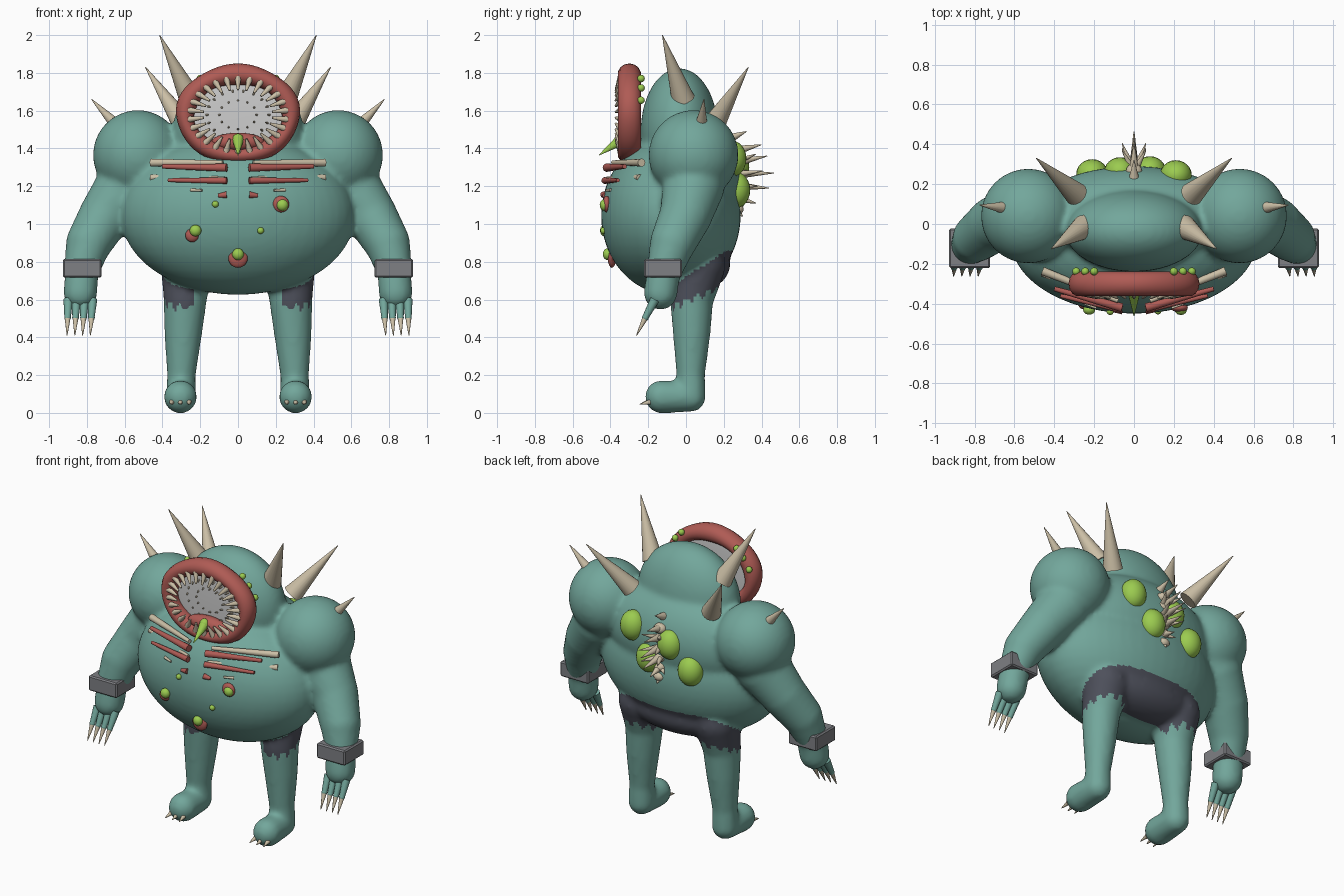
import bpy, bmesh, math
from mathutils import Vector, Matrix

if "Cube" in bpy.data.objects:
    bpy.data.objects.remove(bpy.data.objects["Cube"])


def material(name, rgb):
    m = bpy.data.materials.new(name)
    m.diffuse_color = (*rgb, 1)
    m.use_nodes = True
    m.node_tree.nodes["Principled BSDF"].inputs["Base Color"].default_value = m.diffuse_color
    return m


SKIN = material("teal_skin", (0.17, 0.385, 0.33))
CLOTH = material("dark_cloth", (0.075, 0.08, 0.105))
RED = material("raw_red", (0.43, 0.105, 0.09))
BONE = material("bone", (0.60, 0.52, 0.38))
GREEN = material("slime_green", (0.33, 0.60, 0.08))
METAL = material("grey_metal", (0.21, 0.215, 0.23))
PALE = material("pale_throat", (0.62, 0.62, 0.62))


def finish(name, bm, mat, angle=40):
    bmesh.ops.recalc_face_normals(bm, faces=bm.faces)
    for f in bm.faces:
        f.smooth = True
    me = bpy.data.meshes.new(name)
    bm.to_mesh(me)
    bm.free()
    me.set_sharp_from_angle(angle=math.radians(angle))
    me.materials.append(mat)
    ob = bpy.data.objects.new(name, me)
    bpy.context.collection.objects.link(ob)
    return ob


def bridge(bm, p, q):
    n = len(p)
    for j in range(n):
        k = (j + 1) % n
        bm.faces.new((p[j], p[k], q[k], q[j]))


def ball(bm, c, r, seg=24):
    rx, ry, rz = r if isinstance(r, tuple) else (r, r, r)
    x, y, z = c
    rings = []
    for i in range(1, seg // 2):
        a = 2 * math.pi * i / seg
        w, h = math.sin(a), math.cos(a)
        rings.append([bm.verts.new((x + rx * w * math.cos(2 * math.pi * j / seg),
                                    y + ry * w * math.sin(2 * math.pi * j / seg),
                                    z + rz * h)) for j in range(seg)])
    for p, q in zip(rings, rings[1:]):
        bridge(bm, p, q)
    for ring, pole in ((rings[0], rz), (rings[-1], -rz)):
        v = bm.verts.new((x, y, z + pole))
        for j in range(seg):
            a, b = ring[j], ring[(j + 1) % seg]
            bm.faces.new((a, b, v) if pole > 0 else (b, a, v))


def cone(bm, a, b, r1, r2=0.002, seg=14):
    a, b = Vector(a), Vector(b)
    rot = (b - a).to_track_quat('Z', 'Y')
    ends = []
    for c, r in ((a, r1), (b, r2)):
        ends.append([bm.verts.new(c + rot @ Vector((r * math.cos(2 * math.pi * j / seg),
                                                    r * math.sin(2 * math.pi * j / seg), 0)))
                     for j in range(seg)])
    bridge(bm, *ends)
    bm.faces.new(ends[0][::-1])
    bm.faces.new(ends[1])


def limb(bm, pts):
    # balls at the joints with tapered tubes between, fused later
    for p in pts:
        ball(bm, p[:3], p[3])
    for p, q in zip(pts, pts[1:]):
        cone(bm, p[:3], q[:3], p[3], q[3], 24)


BELLY_C, BELLY_R = (0, -0.08, 1.045), (0.62, 0.37, 0.42)


def belly_y(x, z):
    k = 1 - (x / BELLY_R[0]) ** 2 - ((z - BELLY_C[2]) / BELLY_R[2]) ** 2
    return BELLY_C[1] - BELLY_R[1] * math.sqrt(max(k, 0))


# Fused body: belly, back, head, pelvis, limbs
bm = bmesh.new()
ball(bm, BELLY_C, BELLY_R, 48)
ball(bm, (0, 0.04, 1.27), (0.52, 0.25, 0.31), 48)
ball(bm, (0, -0.035, 1.49), (0.345, 0.205, 0.335), 48)
ball(bm, (0, 0.06, 0.79), (0.38, 0.175, 0.145), 40)
for s in (-1, 1):
    ball(bm, (s * 0.53, 0.04, 1.365), 0.238, 40)
    limb(bm, [(s * 0.50, 0.04, 1.33, 0.20), (s * 0.59, 0.04, 1.20, 0.165),
              (s * 0.70, 0.0, 1.05, 0.14), (s * 0.79, -0.07, 0.90, 0.122),
              (s * 0.825, -0.11, 0.77, 0.097)])
    limb(bm, [(s * 0.825, -0.11, 0.77, 0.085), (s * 0.83, -0.125, 0.70, 0.09),
              (s * 0.835, -0.135, 0.635, 0.09)])
    limb(bm, [(s * 0.27, 0.07, 0.78, 0.14), (s * 0.28, 0.03, 0.60, 0.115),
              (s * 0.29, 0.03, 0.42, 0.10), (s * 0.30, 0.025, 0.20, 0.076),
              (s * 0.302, 0.025, 0.085, 0.08), (s * 0.305, -0.13, 0.085, 0.088)])
body = finish("body_build", bm, SKIN)
mod = body.modifiers.new("fuse", 'REMESH')
mod.mode = 'VOXEL'
mod.voxel_size = 0.016
mod.use_smooth_shade = True
mod = body.modifiers.new("soften", 'SMOOTH')
mod.factor, mod.iterations = 0.5, 8
dg = bpy.context.evaluated_depsgraph_get()
me = bpy.data.meshes.new_from_object(body.evaluated_get(dg))
bpy.data.objects.remove(body)
me.name = "body"
me.materials.clear()
me.materials.append(SKIN)
me.materials.append(CLOTH)
# Torn shorts: band between a slanted waist and a ragged hem
for f in me.polygons:
    f.use_smooth = True
    x, y, z = f.center
    ax = abs(x)
    ang = math.atan2(y - 0.03, ax - 0.28)
    hem = 0.56 + 0.4 * max(y, -0.08) + 0.045 * abs(math.sin(6 * ang))
    waist = min(0.72 + 0.65 * y, 0.86)
    if ax < 0.46 and hem < z < waist and (ax > 0.235 or y > 0.06):
        f.material_index = 1
bpy.context.collection.objects.link(bpy.data.objects.new("body", me))

# Wrist bands
for s in (-1, 1):
    bm = bmesh.new()
    bmesh.ops.create_cube(bm, size=1, matrix=Matrix.Translation((s * 0.825, -0.122, 0.765))
                          @ Matrix.Diagonal((0.205, 0.20, 0.098, 1)))
    bmesh.ops.bevel(bm, geom=bm.edges[:], offset=0.008, segments=1, affect='EDGES')
    finish("wrist_band", bm, METAL, 30)

# Fingers, claws and toe claws
fing, claw = bmesh.new(), bmesh.new()
for s in (-1, 1):
    for i in range(4):
        xa, xb = 0.77 + i * 0.043, 0.782 + i * 0.041
        knuckle = (s * xa, -0.165, 0.60)
        mid = (s * (xa + xb) / 2, -0.215, 0.505)
        cone(fing, knuckle, mid, 0.025, 0.017)
        ball(fing, mid, 0.018, 12)
        cone(claw, mid, (s * xb, -0.262, 0.41), 0.016)
    for i in (-1, 0, 1):
        cone(claw, (s * (0.305 + i * 0.045), -0.19 - 0.01 * (i == 0), 0.058),
             (s * (0.305 + i * 0.05), -0.245, 0.045), 0.014)
finish("fingers", fing, SKIN)
finish("claws", claw, BONE)

# Large spikes on head and shoulders
bm = bmesh.new()
for s in (-1, 1):
    cone(bm, (s * 0.25, -0.015, 1.66), (s * 0.415, -0.125, 2.0), 0.062, seg=20)
    cone(bm, (s * 0.29, 0.15, 1.53), (s * 0.49, 0.33, 1.83), 0.06, seg=20)
    cone(bm, (s * 0.64, 0.08, 1.52), (s * 0.775, 0.095, 1.66), 0.034, seg=16)
finish("spikes", bm, BONE)

# Spine: knobs with backward spikes
bm = bmesh.new()
tips = [(0.32, 1.49), (0.40, 1.42), (0.43, 1.36), (0.465, 1.27), (0.44, 1.19), (0.37, 1.11), (0.30, 1.04)]
for i, (y, z) in enumerate(tips):
    base = (0, 0.262 - 0.035 * (i == 0), 1.45 - i * 0.062)
    if i > 0:
        ball(bm, base, (0.042, 0.045, 0.032), 14)
    cone(bm, base, (0, y, z), 0.027)
    if 1 < i < 6:
        for s in (-1, 1):
            cone(bm, base, (s * 0.06, y - 0.06, z + 0.01), 0.022)
finish("spine_spikes", bm, BONE)

# Boils on the back
bm = bmesh.new()
for x, y, z in [(0.21, 0.245, 1.345), (0.08, 0.265, 1.18), (-0.07, 0.26, 1.30), (-0.21, 0.25, 1.16)]:
    ball(bm, (x, y, z), (0.08, 0.075, 0.095))
finish("back_boils", bm, GREEN)

# Sores on the belly: red rim with green boil
rim, boil = bmesh.new(), bmesh.new()
for x, z, dx, dz, r in [(0.235, 1.10, -0.008, 0.005, 0.044), (-0.225, 0.965, -0.018, -0.025, 0.036),
                        (0, 0.84, 0, -0.02, 0.052)]:
    ball(rim, (x + dx, belly_y(x + dx, z + dz), z + dz), (r, 0.022, r), 18)
    ball(boil, (x, belly_y(x, z) - 0.012, z), (0.031, 0.026, 0.031), 18)
for x, z in [(-0.12, 1.105), (0.12, 0.965)]:
    ball(boil, (x, belly_y(x, z), z), 0.018, 12)
# Small boils behind the lip
for s in (-1, 1):
    for x, z in [(0.20, 1.77), (0.245, 1.72), (0.29, 1.655)]:
        ball(boil, (s * x, -0.238, z), 0.02, 12)
finish("sore_rims", rim, RED)
finish("small_boils", boil, GREEN)

# Mouth: lip ring, throat, tongue
MC, MX, MZ = Vector((0, -0.30, 1.578)), 0.28, 0.215
N, K = 56, 14
bm = bmesh.new()
rows = []
for i in range(N):
    a = 2 * math.pi * i / N
    c, s = math.cos(a), math.sin(a)
    thick = 0.048 + 0.005 * s + 0.004 * math.sin(5 * a)
    row = []
    for j in range(K):
        b = 2 * math.pi * j / K
        out = thick * math.cos(b)
        row.append(bm.verts.new((c * (MX + out), MC.y + 0.062 * math.sin(b), MC.z + s * (MZ + out))))
    rows.append(row)
for i in range(N):
    bridge(bm, rows[i], rows[(i + 1) % N])
finish("lip", bm, RED)

bm = bmesh.new()
ball(bm, (0, -0.275, MC.z), (MX, 0.012, MZ), 40)
finish("throat", bm, PALE)

bm = bmesh.new()
ball(bm, (0, -0.31, 1.435), (0.14, 0.05, 0.048))
finish("tongue", bm, RED)
bm = bmesh.new()
ball(bm, (0, -0.345, 1.445), (0.031, 0.03, 0.034), 16)
cone(bm, (0, -0.345, 1.445), (0, -0.46, 1.365), 0.031)
finish("tongue_stinger", bm, GREEN)

# Teeth: outer row inward, inner rows small
bm = bmesh.new()
for i in range(26):
    a = 2 * math.pi * (i + 0.5) / 26
    c, s = math.cos(a), math.sin(a)
    cone(bm, (c * 0.262, -0.345, MC.z + s * 0.20), (c * 0.182, -0.372, MC.z + s * 0.132), 0.018, 0.006, 10)
for n, k in ((18, 0.60), (12, 0.36)):
    for i in range(n):
        a = 2 * math.pi * i / n
        c, s = math.cos(a) * k, math.sin(a) * k
        cone(bm, (c * MX, -0.28, MC.z + s * MZ), (c * MX * 0.92, -0.305, MC.z + s * MZ * 0.92), 0.007, 0.002, 6)
finish("teeth", bm, BONE)

# Exposed ribs and muscle strips on the chest
rib, strip = bmesh.new(), bmesh.new()
for s in (-1, 1):
    cone(rib, (s * 0.46, -0.235, 1.325), (s * 0.08, -0.385, 1.325), 0.021, 0.012)
    cone(rib, (s * 0.46, -0.245, 1.245), (s * 0.07, -0.415, 1.242), 0.018, 0.010)
    cone(strip, (s * 0.06, -0.42, 1.298), (s * 0.40, -0.325, 1.305), 0.022, 0.012)
    cone(strip, (s * 0.06, -0.43, 1.23), (s * 0.37, -0.36, 1.232), 0.018, 0.010)
    cone(rib, (s * 0.25, belly_y(0.25, 1.18), 1.18), (s * 0.19, belly_y(0.19, 1.18) - 0.01, 1.178), 0.009, 0.006)
    cone(strip, (s * 0.06, belly_y(0.06, 1.155), 1.155), (s * 0.105, belly_y(0.105, 1.15), 1.15), 0.018, 0.01)
finish("ribs", rib, BONE)
finish("muscle_strips", strip, RED)
